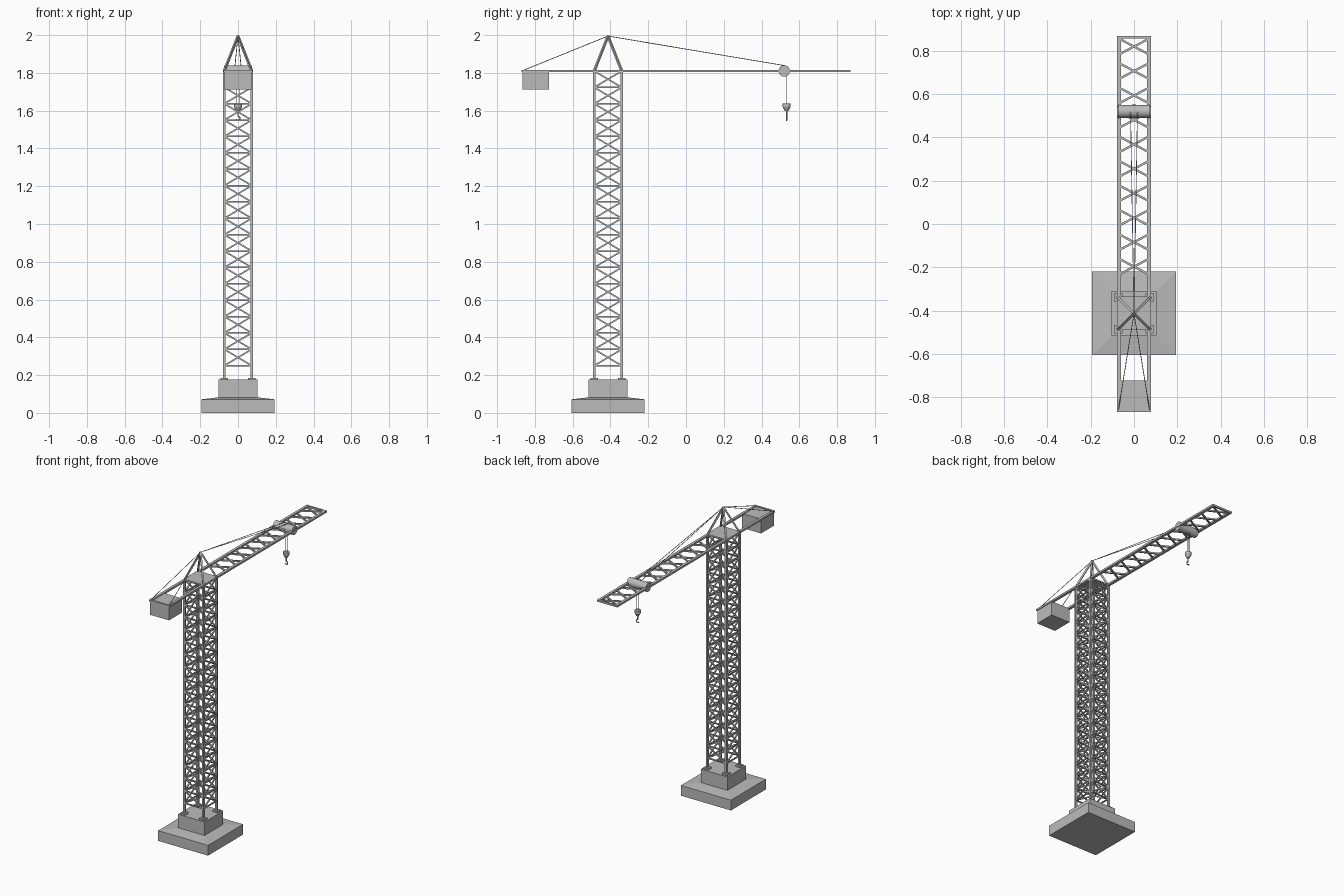
import bpy, bmesh, math
from mathutils import Matrix, Vector

old = bpy.data.objects.get("Cube")
if old:
    bpy.data.objects.remove(old, do_unlink=True)

grey = bpy.data.materials.new("plain grey")
grey.use_nodes = True
COLOUR = (0.5, 0.5, 0.5, 1)
grey.diffuse_color = COLOUR
next(n for n in grey.node_tree.nodes if n.type == 'BSDF_PRINCIPLED').inputs["Base Color"].default_value = COLOUR

TY = -0.413       # tower centre along y
HALF = 0.073      # tower leg offset from its axis
TOP = 1.81        # jib height
CORNERS = [(-1, -1), (1, -1), (1, 1), (-1, 1)]


def finish(name, bm, smooth=False):
    mesh = bpy.data.meshes.new(name)
    bm.to_mesh(mesh)
    bm.free()
    mesh.materials.append(grey)
    obj = bpy.data.objects.new(name, mesh)
    bpy.context.collection.objects.link(obj)
    if smooth:
        bpy.ops.object.select_all(action='DESELECT')
        bpy.context.view_layer.objects.active = obj
        obj.select_set(True)
        bpy.ops.object.shade_smooth_by_angle()
    return obj


def box(bm, centre, size):
    m = Matrix.Translation(centre) @ Matrix.Diagonal((*size, 1))
    return bmesh.ops.create_cube(bm, size=1, matrix=m)["verts"]


def along(a, b):
    a, b = Vector(a), Vector(b)
    d = b - a
    return Matrix.Translation((a + b) / 2) @ d.to_track_quat('Z', 'Y').to_matrix().to_4x4(), d.length


def beam(bm, a, b, t):
    m, length = along(a, b)
    bmesh.ops.create_cube(bm, size=1, matrix=m @ Matrix.Diagonal((t, t, length, 1)))


def rod(bm, a, b, r1, r2=None, sides=8):
    m, length = along(a, b)
    bmesh.ops.create_cone(bm, cap_ends=True, segments=sides, radius1=r1,
                          radius2=r1 if r2 is None else r2, depth=length, matrix=m)


def corner(i, z, half=HALF):
    sx, sy = CORNERS[i % 4]
    return Vector((sx * half, TY + sy * half, z))


# Stepped foundation with a gently sloped upper face
bm = bmesh.new()
box(bm, (0, TY, 0.036), (0.386, 0.386, 0.072))
slope = box(bm, (0, TY, 0.077), (0.386, 0.386, 0.01))
for v in slope:
    if v.co.z > 0.077:
        v.co.x *= 0.54
        v.co.y = TY + (v.co.y - TY) * 0.54
finish("foundation_slab", bm)

bm = bmesh.new()
box(bm, (0, TY, 0.126), (0.206, 0.206, 0.1))
finish("foundation_block", bm)

bm = bmesh.new()
for i in range(4):
    box(bm, corner(i, 0.181), (0.038, 0.038, 0.01))
finish("foot_plates", bm)

# Tower legs
bm = bmesh.new()
for i in range(4):
    beam(bm, corner(i, 0.18), corner(i, TOP), 0.014)
finish("tower_legs", bm)

# Tower lattice: crossed braces and a ring at each level
bm = bmesh.new()
LEVELS = 18
START = 0.25
STEP = (TOP - START) / LEVELS
for k in range(LEVELS + 1):
    z = START + k * STEP
    for i in range(4):
        beam(bm, corner(i, z), corner(i + 1, z), 0.008)
        if k < LEVELS:
            beam(bm, corner(i, z), corner(i + 1, z + STEP), 0.008)
            beam(bm, corner(i + 1, z), corner(i, z + STEP), 0.008)
finish("tower_lattice", bm)

bm = bmesh.new()
box(bm, (0, TY, TOP + 0.003), (0.156, 0.156, 0.007))
finish("tower_top_plate", bm)

# Four legs meeting at the apex
apex = Vector((0, TY, 1.995))
bm = bmesh.new()
for i in range(4):
    beam(bm, corner(i, TOP), apex, 0.011)
finish("apex_frame", bm)

# Jib rails, end bars and flat crossed bracing
bm = bmesh.new()
for s in (-1, 1):
    box(bm, (s * 0.069, 0, TOP), (0.018, 1.74, 0.013))
    box(bm, (0, s * 0.864, TOP), (0.15, 0.012, 0.013))
finish("jib_rails", bm)

bm = bmesh.new()
for k in range(10):
    y = 0.82 - 0.113 * k
    for s in (-1, 1):
        beam(bm, (-0.07, y - s * 0.037, TOP), (0.07, y + s * 0.037, TOP), 0.01)
finish("jib_bracing", bm)

# Counterweight
bm = bmesh.new()
box(bm, (0, -0.795, 1.761), (0.146, 0.142, 0.1))
finish("counterweight", bm)

# Trolley drum across the jib
bm = bmesh.new()
rod(bm, (-0.074, 0.52, TOP), (0.074, 0.52, TOP), 0.03, sides=24)
finish("trolley_drum", bm, True)

# Stay cables
bm = bmesh.new()
for s in (-1, 1):
    rod(bm, apex, (s * 0.072, -0.86, TOP + 0.004), 0.002, sides=6)
    rod(bm, apex, (s * 0.016, 0.52, TOP + 0.029), 0.002, sides=6)
finish("stay_cables", bm, True)

# Hoist rope, pulley block and hook
HY = 0.533
bm = bmesh.new()
for s in (-1, 1):
    rod(bm, (s * 0.007, HY, TOP), (s * 0.007, HY, 1.635), 0.002, sides=6)
finish("hoist_ropes", bm, True)

bm = bmesh.new()
rod(bm, (0, HY, 1.62), (0, HY, 1.637), 0.021, sides=16)
rod(bm, (0, HY, 1.598), (0, HY, 1.62), 0.01, 0.021, sides=16)
finish("hook_block", bm, True)

bm = bmesh.new()
points = [Vector((0, HY, 1.6)), Vector((0, HY, 1.573))]
for k in range(8):
    a = math.radians(90 - k * 35)
    points.append(Vector((0.011 * math.cos(a), HY, 1.559 + 0.011 * math.sin(a))))
for a, b in zip(points, points[1:]):
    rod(bm, a, b, 0.0035, sides=8)
finish("hook", bm, True)
